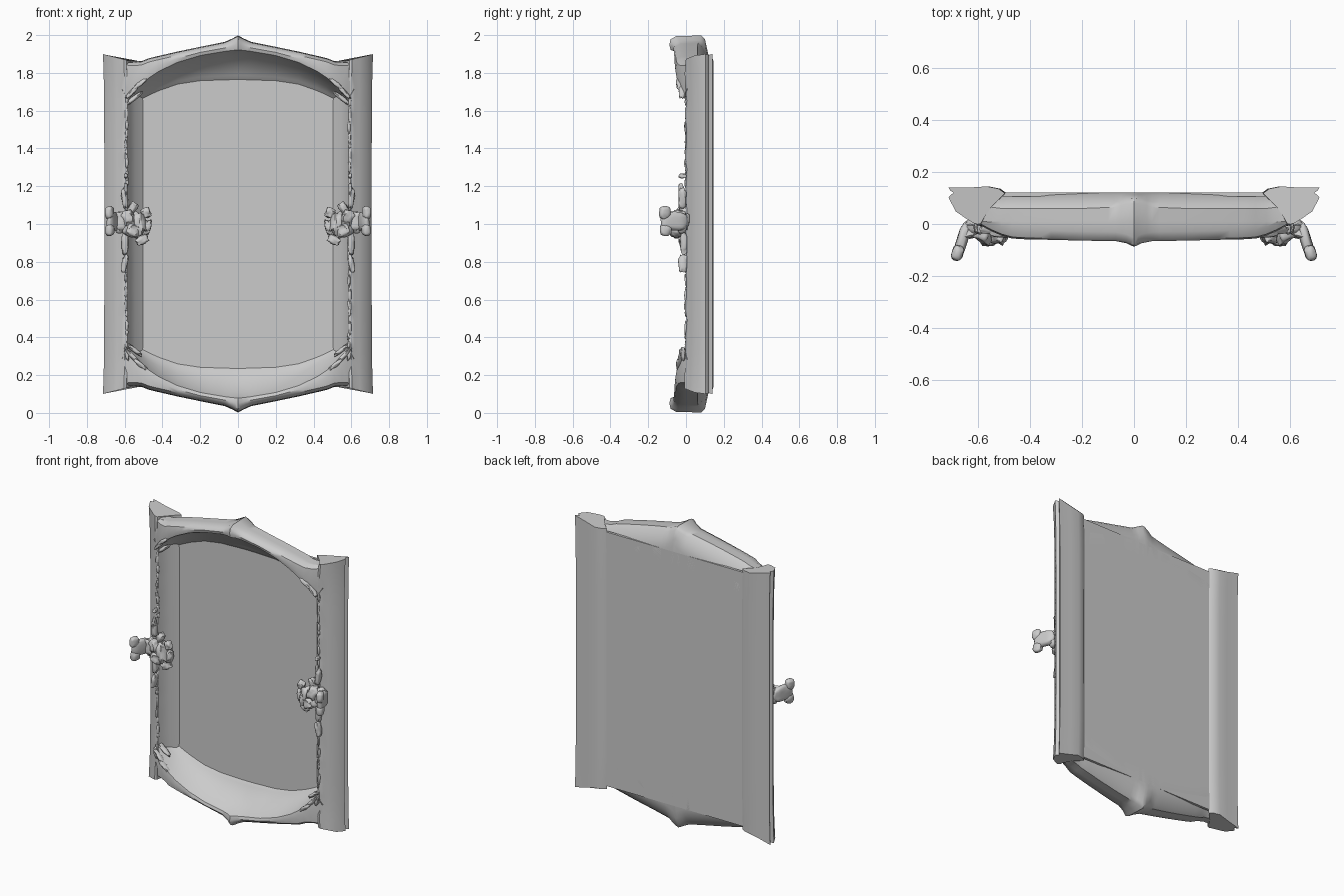
import bpy, bmesh, math, random
from mathutils import Vector, Matrix, noise

random.seed(4)


def finish(name, bm, angle=40):
    bmesh.ops.recalc_face_normals(bm, faces=bm.faces)
    me = bpy.data.meshes.new(name)
    bm.to_mesh(me)
    bm.free()
    ob = bpy.data.objects.new(name, me)
    bpy.context.collection.objects.link(ob)
    bpy.ops.object.select_all(action='DESELECT')
    ob.select_set(True)
    bpy.context.view_layer.objects.active = ob
    bpy.ops.object.shade_smooth_by_angle(angle=math.radians(angle))
    return ob


def loft(name, rings):
    bm = bmesh.new()
    vs = [[bm.verts.new(p) for p in r] for r in rings]
    n = len(vs[0])
    for a, b in zip(vs, vs[1:]):
        for i in range(n):
            j = (i + 1) % n
            bm.faces.new((a[i], a[j], b[j], b[i]))
    bm.faces.new(vs[0])
    bm.faces.new(vs[-1][::-1])
    return finish(name, bm)


def interp(keys, x):
    for a, b in zip(keys, keys[1:]):
        if x <= b[0]:
            t = (x - a[0]) / (b[0] - a[0])
            return [p + (q - p) * t for p, q in zip(a, b)][1:]
    return list(keys[-1][1:])


# flat recessed panel
bm = bmesh.new()
bmesh.ops.create_cube(bm, size=1, matrix=Matrix.Translation((0, 0.114, 1)) @ Matrix.Diagonal((1.08, 0.016, 1.68, 1)))
finish("panel", bm)

# side rails: one section swept upward, ends flared at the outer edge
SECTION = [(0.708, 0.140), (0.700, 0.128), (0.688, 0.120), (0.700, 0.112), (0.708, 0.102),
           (0.680, 0.055), (0.640, 0.028), (0.615, 0.012), (0.598, 0.000), (0.584, 0.002),
           (0.572, 0.030), (0.545, 0.070), (0.505, 0.104), (0.490, 0.118),
           (0.515, 0.136), (0.560, 0.145), (0.620, 0.141)]
for side, label in ((1, "right"), (-1, "left")):
    rings = []
    for k in range(25):
        t = -1 + k / 12
        ring = []
        for x, y in SECTION:
            half = 0.862 + 0.038 * max(0, (x - 0.56) / 0.15)
            flare = 0.007 * abs(t) ** 6
            wob = 0.006 * math.sin(k * 2.3) * (0.58 < x < 0.60)
            ring.append((side * (x + flare), y - wob - flare * (y < 0.1), 1 + half * t))
        rings.append(ring)
    loft(label + "_side_rail", rings)

# arched rails; keys: x, outer z, inner front z, panel edge z, front y, back y
ARCH = [(0.00, 2.000, 1.922, 1.768, -0.088, 0.100), (0.03, 1.984, 1.919, 1.768, -0.074, 0.098),
        (0.07, 1.966, 1.914, 1.767, -0.066, 0.085), (0.20, 1.940, 1.892, 1.763, -0.064, 0.080),
        (0.32, 1.915, 1.856, 1.745, -0.061, 0.080), (0.42, 1.892, 1.808, 1.710, -0.059, 0.080),
        (0.47, 1.880, 1.775, 1.688, -0.056, 0.080), (0.51, 1.864, 1.742, 1.668, -0.045, 0.080),
        (0.55, 1.860, 1.700, 1.645, -0.028, 0.085), (0.58, 1.862, 1.660, 1.630, -0.012, 0.090),
        (0.615, 1.868, 1.720, 1.690, 0.008, 0.095)]
xs = sorted({k[0] for k in ARCH} | {0.015, 0.05, 0.10, 0.15, 0.26, 0.37})
xs = [-x for x in xs[:0:-1]] + xs
for up, label in ((1, "top"), (-1, "bottom")):
    rings = []
    for x in xs:
        zo, zi, zp, yf, yb = interp(ARCH, abs(x))
        span = zi - zp
        sec = [(yf + 0.006, zi), (yf, zi + (zo - zi) * 0.35), (yf + 0.006, zo - 0.022),
               (yf + 0.035, zo - 0.006), (0.01, zo - 0.004), (yb - 0.02, zo - 0.002),
               (yb, zo - 0.02), (0.112, zo - 0.075), (0.122, zo - 0.12),
               (0.122, zp - 0.02), (0.108, zp - 0.008), (0.095, zp + span * 0.12),
               (0.06, zp + span * 0.42), (0.00, zi - span * 0.2)]
        rings.append([(x, y, 1 + up * (z - 1)) for y, z in sec])
    loft(label + "_arched_rail", rings)


# rough carved lumps for the clasps and the ridge ornament
def lump(bm, c, size, side, tilt=0.0, roll=0.0, rough=0.12, power=0.7, sub=3):
    m = Matrix.Rotation(tilt, 3, 'Z') @ Matrix.Rotation(roll, 3, 'Y')
    res = bmesh.ops.create_icosphere(bm, subdivisions=sub, radius=1)
    for v in res["verts"]:
        p = Vector([math.copysign(abs(q) ** power, q) for q in v.co])
        p *= 1 + rough * noise.noise(v.co * 1.9 + Vector(c) * 23)
        q = m @ Vector([a * s for a, s in zip(p, size)]) + Vector(c)
        v.co = (q.x * side, q.y, q.z)


LUGS = [((0.662, -0.062, 1.015), (0.022, 0.075, 0.050), 0.30, 0),
        ((0.680, -0.112, 1.060), (0.022, 0.030, 0.034), 0.30, 0),
        ((0.678, -0.108, 0.968), (0.022, 0.030, 0.032), 0.30, 0)]
CLUSTER = [((0.622, -0.020, 1.010), (0.040, 0.035, 0.052), 0, 0),
           ((0.575, -0.040, 1.030), (0.034, 0.034, 0.040), 0.3, 0.3),
           ((0.560, -0.045, 0.965), (0.040, 0.036, 0.036), -0.3, -0.4),
           ((0.520, -0.045, 1.005), (0.028, 0.032, 0.060), 0.4, 0.2),
           ((0.485, -0.030, 1.060), (0.022, 0.020, 0.026), 0, 0.6),
           ((0.480, -0.025, 0.985), (0.020, 0.024, 0.040), 0, -0.2),
           ((0.508, -0.020, 0.915), (0.034, 0.018, 0.022), 0, 0.5),
           ((0.560, -0.012, 1.080), (0.022, 0.026, 0.036), 0, -0.5),
           ((0.535, 0.000, 1.000), (0.040, 0.045, 0.050), 0, 0)]
KNOTS = [((0.600, -0.018, 1.135), (0.016, 0.020, 0.055), 0, 0.1),
         ((0.594, -0.026, 1.185), (0.009, 0.012, 0.030), 0, 0),
         ((0.598, -0.012, 0.900), (0.018, 0.018, 0.060), 0, 0),
         ((0.600, -0.016, 0.790), (0.015, 0.022, 0.050), 0, -0.2),
         ((0.594, -0.018, 1.255), (0.011, 0.020, 0.012), 0, 0),
         ((0.590, -0.016, 0.315), (0.010, 0.012, 0.034), 0, 0.2)]
for side, label in ((1, "right"), (-1, "left")):
    for name, parts, rough in (("clasp_lug", LUGS, 0.15), ("clasp_cluster", CLUSTER, 0.4),
                               ("ridge_knots", KNOTS, 0.3)):
        bm = bmesh.new()
        for c, size, tilt, roll in parts:
            lump(bm, c, size, side, tilt, roll, rough)
        finish(label + "_" + name, bm, 50)
    # small beads running along the rail ridge
    bm = bmesh.new()
    z = 0.36
    while z < 1.66:
        h = random.uniform(0.015, 0.04)
        lump(bm, (0.590 + random.uniform(-0.004, 0.004), 0.003, z),
             (0.008, random.uniform(0.008, 0.013), h), side, 0, 0, 0.3, 0.8, 2)
        z += h * 2.2
    finish(label + "_ridge_beads", bm, 50)
    # folded leaf ridges in the four corners
    bm = bmesh.new()
    for up in (1, -1):
        for x, y, z, roll, ln in ((0.555, -0.022, 1.705, 0.75, 0.060), (0.515, -0.035, 1.745, 0.9, 0.050),
                                  (0.550, 0.015, 1.665, 0.9, 0.055)):
            lump(bm, (x, y, 1 + up * (z - 1)), (0.012, 0.018, ln), side, 0, -roll * up, 0.3, 0.9)
    finish(label + "_corner_leaves", bm, 50)
